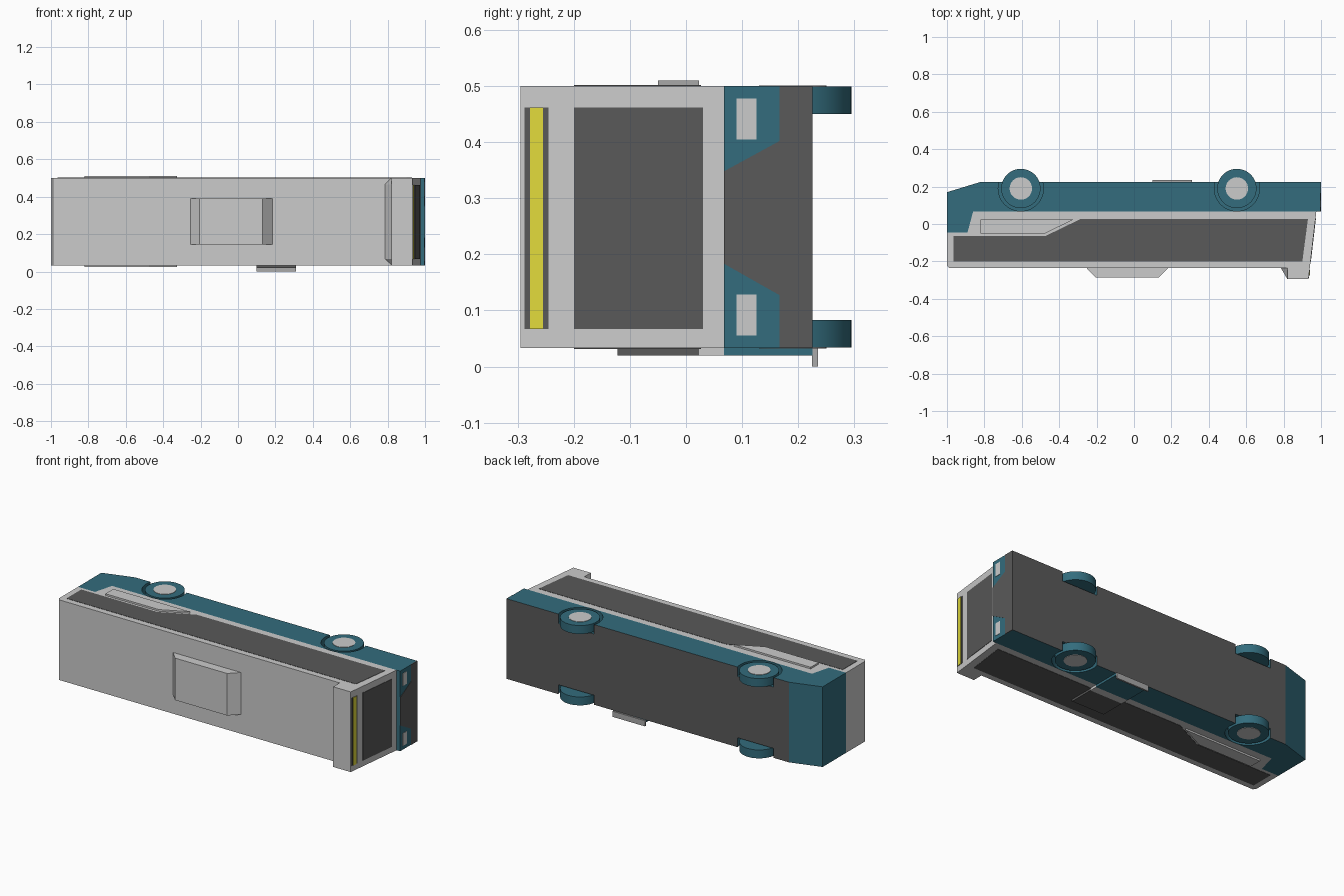
import bpy, bmesh, math

if "Cube" in bpy.data.objects:
    bpy.data.objects.remove(bpy.data.objects["Cube"])

def material(name, rgb):
    m = bpy.data.materials.new(name)
    m.diffuse_color = (*rgb, 1)
    m.use_nodes = True
    m.node_tree.nodes["Principled BSDF"].inputs["Base Color"].default_value = m.diffuse_color
    return m

TEAL = material("teal", (0.033, 0.151, 0.205))
DARK = material("dark", (0.1, 0.1, 0.1))
YELLOW = material("yellow", (0.75, 0.7, 0.045))
MID = material("mid_grey", (0.4, 0.4, 0.4))
Z0, Z1 = 0.033, 0.5
ZM = (Z0 + Z1) / 2

def loft(name, a, b, mat=None):
    """Solid between two matching point loops."""
    bm = bmesh.new()
    va, vb = [bm.verts.new(p) for p in a], [bm.verts.new(p) for p in b]
    n = len(a)
    bm.faces.new(va)
    bm.faces.new(vb)
    for i in range(n):
        j = (i + 1) % n
        bm.faces.new((va[i], va[j], vb[j], vb[i]))
    bmesh.ops.recalc_face_normals(bm, faces=bm.faces)
    me = bpy.data.meshes.new(name)
    bm.to_mesh(me)
    bm.free()
    ob = bpy.data.objects.new(name, me)
    bpy.context.collection.objects.link(ob)
    if mat:
        me.materials.append(mat)
    return ob

def prism(name, pts, z0, z1, mat=None):
    return loft(name, [(x, y, z0) for x, y in pts], [(x, y, z1) for x, y in pts], mat)

def rect(x0, x1, y0, y1):
    return [(x0, y0), (x1, y0), (x1, y1), (x0, y1)]

def front_x(y):
    return 0.998 if y > 0.06 else 0.933 + (y + 0.295) * 0.042 / 0.363

def front_panel(name, pts, mat, out=0.002):
    """Thin panel lying on the nose; points are (y, z)."""
    loft(name, [(front_x(y) - 0.004, y, z) for y, z in pts],
         [(front_x(y) + out, y, z) for y, z in pts], mat)

def disc(name, x, y, r, z0, z1, mat=None):
    pts = [(x + r * math.cos(t * math.tau / 48), y + r * math.sin(t * math.tau / 48)) for t in range(48)]
    ob = prism(name, pts, z0, z1, mat)
    bpy.context.view_layer.objects.active = ob
    bpy.ops.object.select_all(action='DESELECT')
    ob.select_set(True)
    bpy.ops.object.shade_smooth_by_angle(angle=math.radians(35))
    return ob

# Upper and lower body shells
prism("upper_body", [(-1, -0.045), (-0.89, -0.045), (-0.86, 0.068), (0.975, 0.068),
                     (front_x(-0.235), -0.235), (-0.988, -0.235), (-1, -0.222)], Z0, Z1)
lower = prism("lower_body", [(-1, -0.045), (-1, 0.17), (-0.82, 0.225), (0.998, 0.225),
                             (0.998, 0.068), (-0.86, 0.068), (-0.89, -0.045)], Z0, Z1, TEAL)

# Wheels, hubs and wheel-arch pockets
for x, end in ((-0.605, "rear"), (0.55, "front")):
    for side, s in (("left", 1), ("right", -1)):
        outer = ZM + s * (Z1 - ZM)
        disc(f"{end}_{side}_wheel", x, 0.19, 0.105, outer - s * 0.001, outer - s * 0.05, TEAL)
        disc(f"{end}_{side}_hub", x, 0.19, 0.06, outer - s * 0.01, outer + s * 0.001)
        cut = disc(f"{end}_{side}_arch_cutter", x, 0.19, 0.121, outer + s * 0.05, outer - s * 0.055, TEAL)
        mod = lower.modifiers.new("arch", 'BOOLEAN')
        mod.object, mod.solver = cut, 'EXACT'
        bpy.context.view_layer.objects.active = lower
        bpy.ops.object.modifier_apply(modifier=mod.name)
        bpy.data.objects.remove(cut)

# Dark underside
lower.data.materials.clear()
lower.data.materials.append(TEAL)
lower.data.materials.append(DARK)
for p in lower.data.polygons:
    p.use_smooth = False
    p.material_index = int(p.normal.y > 0.99 and p.center.y > 0.22)

# Raised front roof cap with a wedge-shaped back
FX = front_x(-0.235)
loft("front_roof_cap",
     [(0.785, -0.234, Z0 + 0.035), (0.82, -0.234, Z0), (FX, -0.234, Z0),
      (FX, -0.234, Z1), (0.82, -0.234, Z1), (0.785, -0.234, Z1 - 0.035)],
     [(0.82, -0.295, Z0 + 0.035), (0.82, -0.295, Z0), (0.933, -0.295, Z0),
      (0.933, -0.295, Z1), (0.82, -0.295, Z1), (0.82, -0.295, Z1 - 0.035)])

# Roof unit
prism("roof_unit", [(-0.255, -0.234), (-0.205, -0.287), (0.13, -0.287), (0.185, -0.234)], 0.145, 0.39)

# Side windows and rear side panels
window = [(-0.965, -0.065), (-0.965, -0.2), (0.9, -0.2), (0.93, 0.027), (-0.285, 0.027), (-0.475, -0.065)]
trim = [(-0.82, 0.023), (-0.82, -0.05), (-0.475, -0.05), (-0.325, 0.023)]
for side, s in (("left", 1), ("right", -1)):
    outer = ZM + s * (Z1 - ZM)
    prism(f"{side}_side_window", window, outer - s * 0.004, outer + s * 0.0015, DARK)
    prism(f"{side}_side_panel", trim, outer - s * 0.004, outer + s * 0.01)

# Door on the right side, with ramp flap
for part, y0, y1, mat in (("glass", -0.122, 0.023, DARK), ("rail", 0.023, 0.068, None), ("base", 0.068, 0.225, TEAL)):
    prism(f"door_{part}", rect(0.1, 0.31, y0, y1), 0.02, Z0 + 0.002, mat)
prism("door_ramp", rect(0.1, 0.31, 0.225, 0.235), 0, Z0, MID)

# Windscreen and destination sign
def yz(y0, y1, z0, z1):
    return [(y0, z0), (y1, z0), (y1, z1), (y0, z1)]

front_panel("windscreen", yz(-0.2, 0.03, 0.067, 0.462), DARK)
front_panel("sign_board", yz(-0.288, -0.245, 0.067, 0.462), DARK)
front_panel("sign_stripe", yz(-0.278, -0.255, 0.067, 0.462), YELLOW, 0.004)

# Dark bumper with raised centre, and headlights
front_panel("front_bumper", [(0.225, Z0), (0.167, Z0), (0.167, 0.127), (0.068, 0.183),
                             (0.068, 0.348), (0.167, 0.402), (0.167, Z1), (0.225, Z1)], DARK)
for side, s in (("left", 1), ("right", -1)):
    front_panel(f"{side}_headlight", yz(0.09, 0.126, ZM + s * 0.138, ZM + s * 0.211), None)
